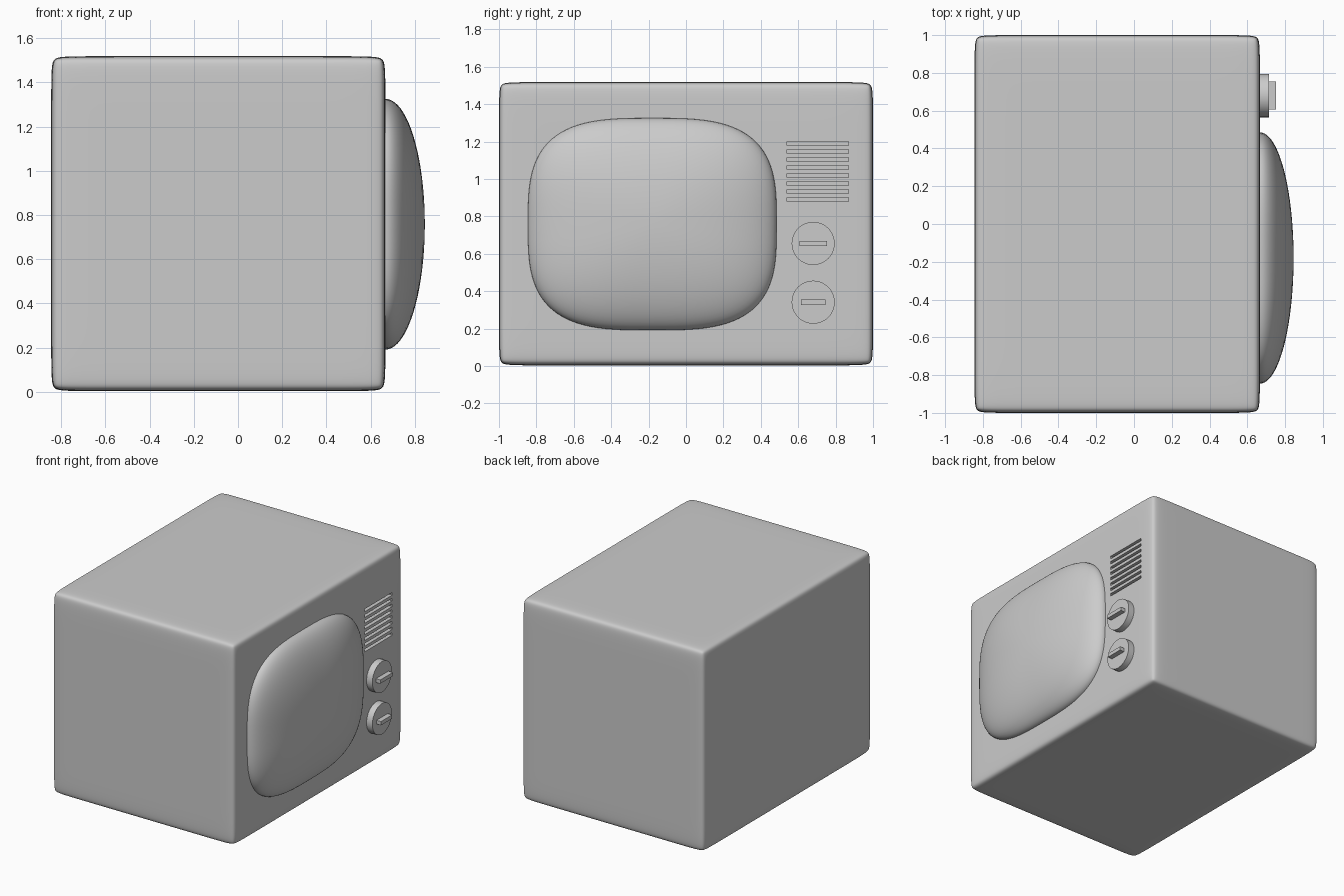
import bpy, bmesh, math
from mathutils import Matrix, Vector

if "Cube" in bpy.data.objects:
    bpy.data.objects.remove(bpy.data.objects["Cube"])

FACE = 0.667                      # x of the cabinet's screen side


def finish(bm, name):
    mesh = bpy.data.meshes.new(name)
    bmesh.ops.recalc_face_normals(bm, faces=bm.faces)
    bm.to_mesh(mesh)
    bm.free()
    ob = bpy.data.objects.new(name, mesh)
    bpy.context.collection.objects.link(ob)
    return ob


def activate(ob):
    bpy.ops.object.select_all(action='DESELECT')
    ob.select_set(True)
    bpy.context.view_layer.objects.active = ob


def smooth(ob, angle=35):
    activate(ob)
    bpy.ops.object.shade_smooth_by_angle(angle=math.radians(angle))


def add_box(bm, lo, hi):
    lo, hi = Vector(lo), Vector(hi)
    m = Matrix.Translation((lo + hi) / 2) @ Matrix.Diagonal((*(hi - lo), 1))
    bmesh.ops.create_cube(bm, size=1, matrix=m)


# Cabinet: box with support loops near every edge, subdivided
lo, hi, d = (-0.845, -1.0, 0.003), (FACE, 1.0, 1.518), 0.09
bm = bmesh.new()
add_box(bm, lo, hi)
for axis in range(3):
    for pos in (lo[axis] + d, hi[axis] - d):
        co, no = Vector(), Vector()
        co[axis], no[axis] = pos, 1
        bmesh.ops.bisect_plane(bm, geom=bm.verts[:] + bm.edges[:] + bm.faces[:],
                               plane_co=co, plane_no=no)
cabinet = finish(bm, "cabinet")
sub = cabinet.modifiers.new("subdivide", 'SUBSURF')
sub.levels = sub.render_levels = 4

# Speaker slots cut into the cabinet
bm = bmesh.new()
for i in range(8):
    z = 1.19 - i * 0.0428
    add_box(bm, (FACE - 0.03, 0.54, z - 0.01), (FACE + 0.05, 0.868, z + 0.01))
cutter = finish(bm, "slot_cutter")
cutter.hide_render = True
cut = cabinet.modifiers.new("slots", 'BOOLEAN')
cut.operation, cut.solver, cut.object = 'DIFFERENCE', 'EXACT', cutter
activate(cabinet)
for m in ("subdivide", "slots"):
    bpy.ops.object.modifier_apply(modifier=m)
bpy.data.objects.remove(cutter)
smooth(cabinet)

# Screen: bulging dome of rounded-rectangle rings
N, RINGS = 96, 20
bm = bmesh.new()


def screen_ring(r, x):
    n = 2.4 + 0.8 * r
    ring = []
    for i in range(N):
        a = 2 * math.pi * i / N
        c, s = math.cos(a), math.sin(a)
        u = math.copysign(abs(c) ** (2 / n), c)
        v = math.copysign(abs(s) ** (2 / n), s)
        ring.append(bm.verts.new((x, -0.18 + 0.665 * r * u, 0.758 + 0.567 * r * v)))
    return ring


rings = [screen_ring(1, FACE - 0.02)]
for k in range(RINGS):
    t = math.pi / 2 * (1 - k / RINGS)
    rings.append(screen_ring(math.sin(t), FACE + 0.178 * math.cos(t)))
for a, b in zip(rings, rings[1:]):
    for i in range(N):
        j = (i + 1) % N
        bm.faces.new((a[i], a[j], b[j], b[i]))
tip = bm.verts.new((FACE + 0.178, -0.18, 0.758))
for i in range(N):
    bm.faces.new((rings[-1][i], rings[-1][(i + 1) % N], tip))
bm.faces.new(rings[0])
smooth(finish(bm, "screen"), 50)

# Two dials, each with a bar grip
for name, z, half in (("upper", 0.655, 0.074), ("lower", 0.341, 0.066)):
    bm = bmesh.new()
    m = Matrix.Translation((FACE + 0.019, 0.68, z)) @ Matrix.Rotation(math.pi / 2, 4, 'Y')
    bmesh.ops.create_cone(bm, cap_ends=True, segments=48, radius1=0.115,
                          radius2=0.115, depth=0.058, matrix=m)
    smooth(finish(bm, name + "_dial"))
    bm = bmesh.new()
    add_box(bm, (0.70, 0.68 - half, z - 0.014), (0.752, 0.68 + half, z + 0.014))
    finish(bm, name + "_dial_grip")
